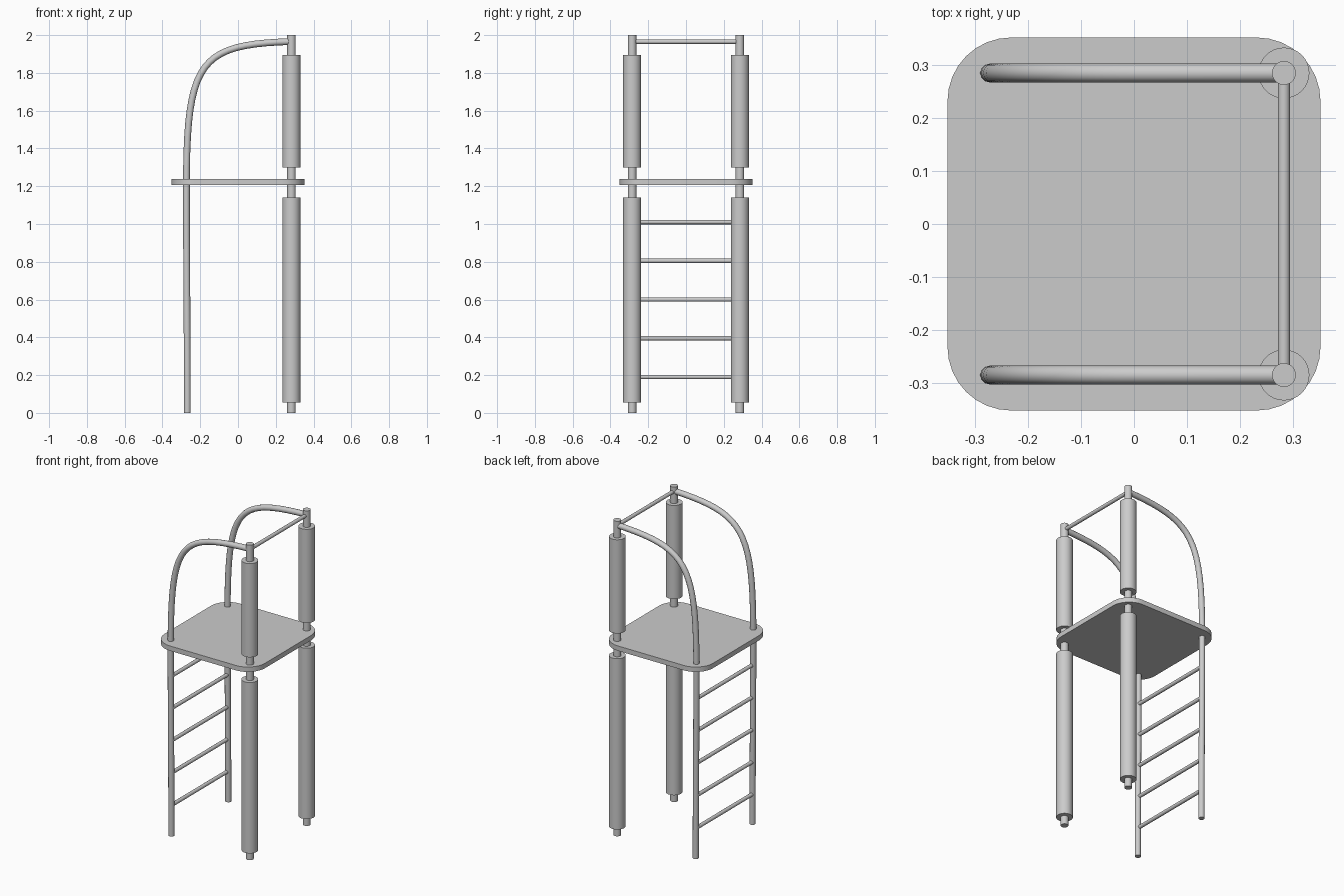
import bpy, bmesh, math
from mathutils import Vector

cube = bpy.data.objects.get("Cube")
if cube:
    bpy.data.objects.remove(cube, do_unlink=True)

GREY = (0.6, 0.6, 0.6, 1.0)
metal = bpy.data.materials.new("grey metal")
metal.use_nodes = True
metal.diffuse_color = GREY
metal.node_tree.nodes["Principled BSDF"].inputs["Base Color"].default_value = GREY

POST_X, TUBE_X, SIDE_Y = 0.283, -0.27, 0.285


def finish(obj, name):
    obj.name = name
    obj.data.materials.append(metal)
    bpy.ops.object.select_all(action='DESELECT')
    obj.select_set(True)
    bpy.context.view_layer.objects.active = obj
    bpy.ops.object.shade_smooth_by_angle(angle=math.radians(35))


def rod(name, start, end, radius, sides=32):
    a, b = Vector(start), Vector(end)
    bpy.ops.mesh.primitive_cylinder_add(vertices=sides, radius=radius,
                                        depth=(b - a).length, location=(a + b) / 2)
    obj = bpy.context.object
    obj.rotation_euler = (b - a).to_track_quat('Z', 'Y').to_euler()
    finish(obj, name)


def bent_tube(name, y):
    # upright ladder rail that sweeps over into the top of the post
    curve = bpy.data.curves.new(name, 'CURVE')
    curve.dimensions = '3D'
    curve.bevel_depth = 0.0178
    curve.bevel_resolution = 4
    curve.use_fill_caps = True
    curve.resolution_u = 20
    spline = curve.splines.new('BEZIER')
    spline.bezier_points.add(2)
    # each knot as (handle in, point, handle out) in x, z
    knots = [((-0.268, 0), (-0.268, 0), (-0.268, 0.4)),
             ((-0.273, 0.8), (-0.273, 1.2), (-0.273, 1.87)),
             ((-0.2, 1.95), (POST_X, 1.966), (POST_X, 1.966))]
    for point, (h_in, co, h_out) in zip(spline.bezier_points, knots):
        point.handle_left_type = point.handle_right_type = 'FREE'
        point.handle_left = (h_in[0], y, h_in[1])
        point.co = (co[0], y, co[1])
        point.handle_right = (h_out[0], y, h_out[1])
    obj = bpy.data.objects.new(name, curve)
    bpy.context.collection.objects.link(obj)
    bpy.ops.object.select_all(action='DESELECT')
    obj.select_set(True)
    bpy.context.view_layer.objects.active = obj
    bpy.ops.object.convert(target='MESH')
    finish(bpy.context.object, name)


# Posts with padded sleeves, and bent ladder rails
for side, y in (("right", -SIDE_Y), ("left", SIDE_Y)):
    rod(f"post_{side}", (POST_X, y, 0), (POST_X, y, 2), 0.0225)
    rod(f"lower_sleeve_{side}", (POST_X, y, 0.055), (POST_X, y, 1.14), 0.048)
    rod(f"upper_sleeve_{side}", (POST_X, y, 1.30), (POST_X, y, 1.895), 0.048)
    bent_tube(f"ladder_rail_{side}", y)

# Ladder rungs
for i in range(5):
    z = 0.19 + 0.205 * i
    rod(f"rung_{i + 1}", (TUBE_X, -SIDE_Y, z), (TUBE_X, SIDE_Y, z), 0.0115, 16)

# Top bar joining the posts
rod("top_bar", (POST_X, -SIDE_Y, 1.965), (POST_X, SIDE_Y, 1.965), 0.0115, 16)

# Platform with rounded corners
half, corner = 0.352, 0.12
bm = bmesh.new()
outline = []
for quarter in range(4):
    middle = math.radians(45 + 90 * quarter)
    cx = math.copysign(half - corner, math.cos(middle))
    cy = math.copysign(half - corner, math.sin(middle))
    for step in range(9):
        a = math.radians(90 * quarter + 90 * step / 8)
        outline.append(bm.verts.new((cx + corner * math.cos(a),
                                     cy + corner * math.sin(a), 1.207)))
base = bm.faces.new(outline)
top = bmesh.ops.extrude_face_region(bm, geom=[base])["geom"]
bmesh.ops.translate(bm, vec=(0, 0, 0.031),
                    verts=[v for v in top if isinstance(v, bmesh.types.BMVert)])
bmesh.ops.recalc_face_normals(bm, faces=bm.faces)
mesh = bpy.data.meshes.new("platform")
bm.to_mesh(mesh)
bm.free()
platform = bpy.data.objects.new("platform", mesh)
bpy.context.collection.objects.link(platform)
finish(platform, "platform")
